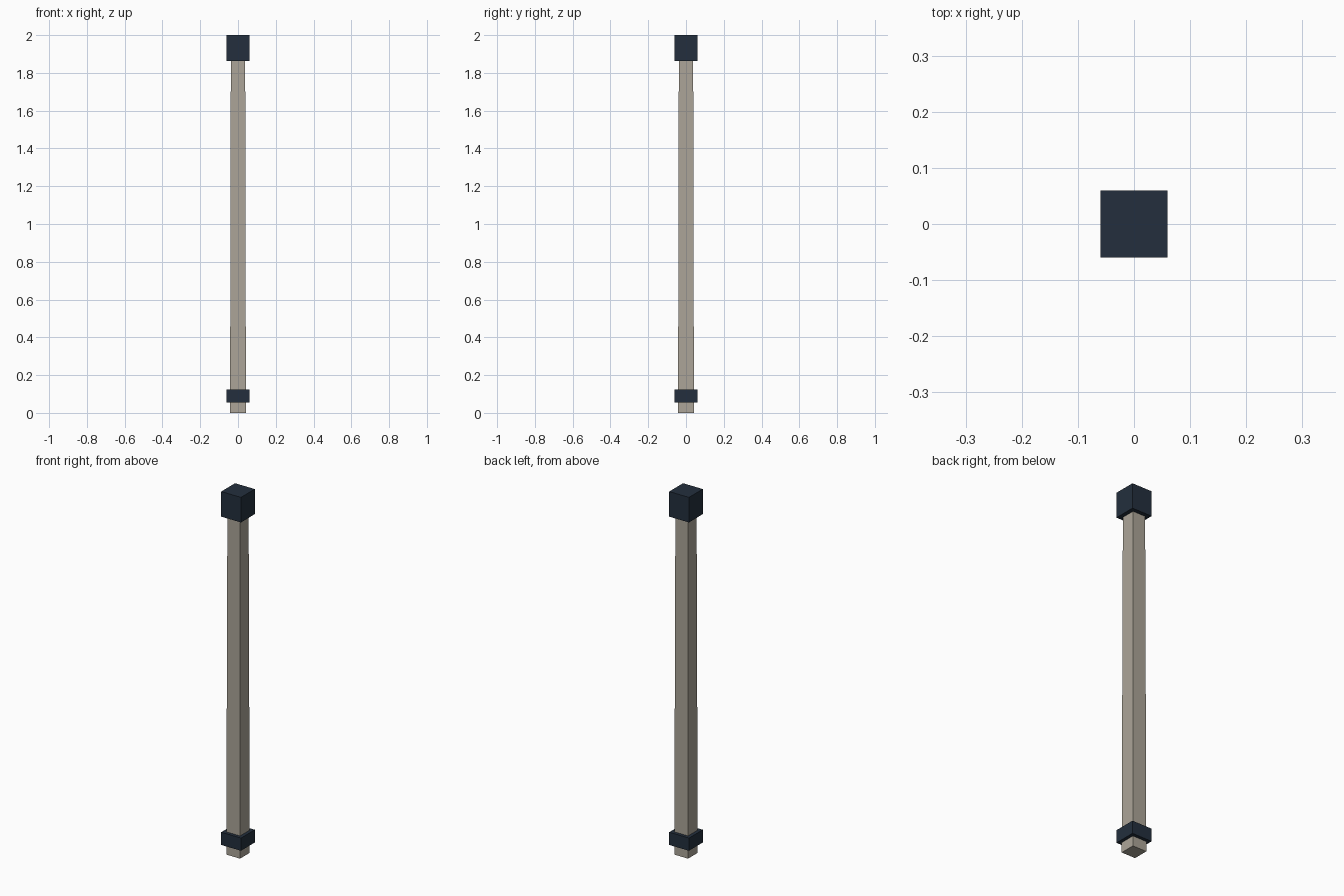
import bpy, bmesh

if "Cube" in bpy.data.objects:
    bpy.data.objects.remove(bpy.data.objects["Cube"])


def material(name, rgb):
    # sRGB 0-255 to linear
    lin = [((c / 255 + 0.055) / 1.055) ** 2.4 for c in rgb]
    m = bpy.data.materials.new(name)
    m.diffuse_color = (*lin, 1.0)
    m.use_nodes = True
    m.node_tree.nodes["Principled BSDF"].inputs["Base Color"].default_value = m.diffuse_color
    return m


def square_post(name, z0, z1, half0, half1, mat):
    # square block from z0 to z1, tapering from half0 to half1
    bm = bmesh.new()
    bmesh.ops.create_cube(bm, size=2)
    for v in bm.verts:
        top = v.co.z > 0
        h = half1 if top else half0
        v.co = (v.co.x * h, v.co.y * h, z1 if top else z0)
    mesh = bpy.data.meshes.new(name)
    bm.to_mesh(mesh)
    bm.free()
    mesh.materials.append(mat)
    ob = bpy.data.objects.new(name, mesh)
    bpy.context.collection.objects.link(ob)
    return ob


wood = material("weathered grey wood", (172, 165, 152))
navy = material("dark navy", (35, 47, 61))

# slightly tapering shaft, collar near the foot, block cap on top
square_post("shaft", 0.0, 1.88, 0.042, 0.038, wood)
square_post("foot_collar", 0.055, 0.125, 0.06, 0.06, navy)
square_post("top_cap", 1.862, 2.0, 0.06, 0.06, navy)
